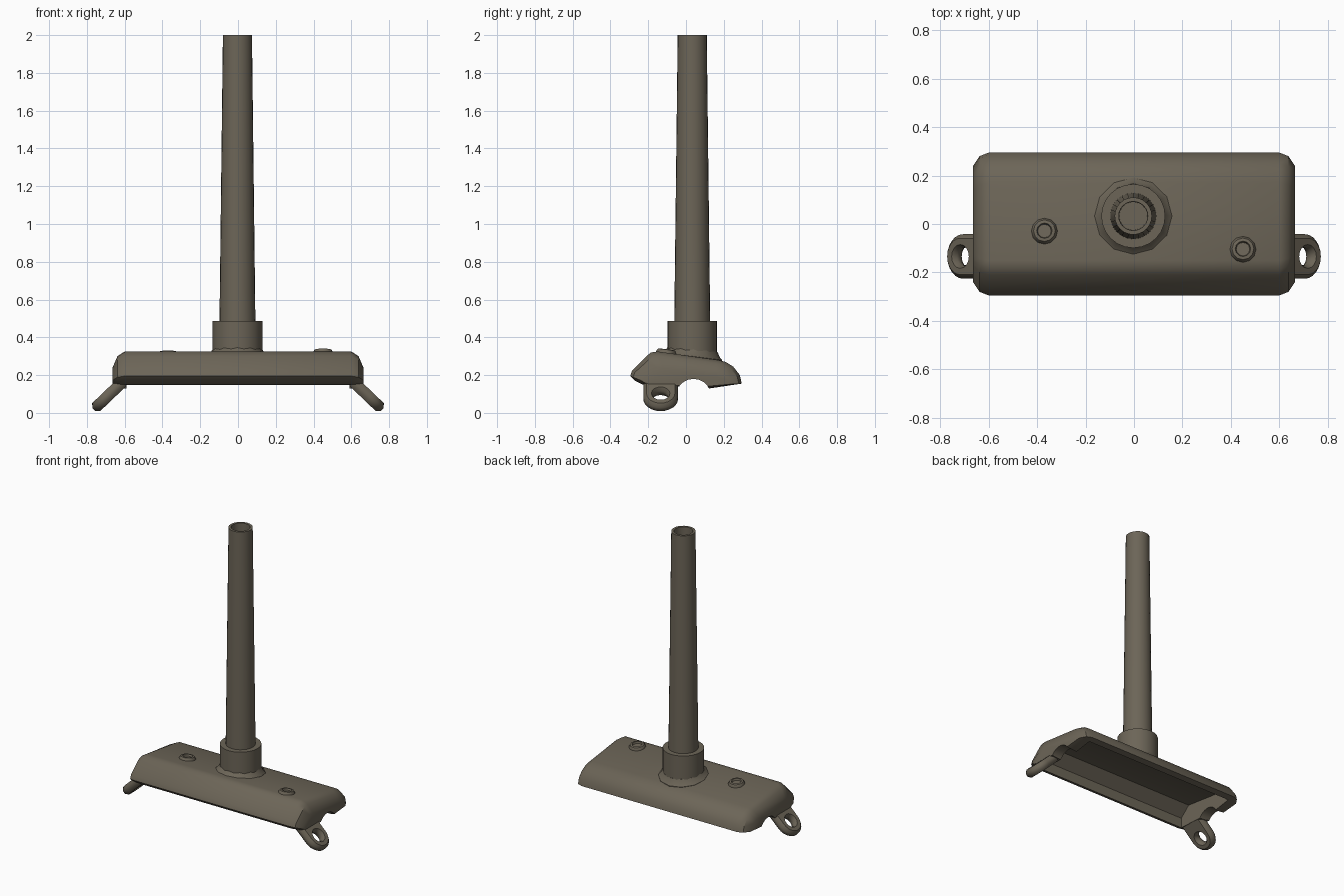
import bpy
import bmesh
from math import pi, cos, sin, radians
from mathutils import Matrix, Vector

default = bpy.data.objects.get("Cube")
if default:
    bpy.data.objects.remove(default)

metal = bpy.data.materials.new("olive_grey_metal")
metal.use_nodes = True
colour = (0.15, 0.13, 0.096, 1)
metal.diffuse_color = colour
metal.node_tree.nodes["Principled BSDF"].inputs["Base Color"].default_value = colour

SLOPE = -0.13            # tilt of the top plate about x
POLE = Vector((-0.003, 0.033, 0))


def loft(name, rings):
    """Skin a list of equal-length point loops and cap both ends."""
    bm = bmesh.new()
    loops = [[bm.verts.new(p) for p in ring] for ring in rings]
    n = len(loops[0])
    for a, b in zip(loops, loops[1:]):
        for i in range(n):
            j = (i + 1) % n
            bm.faces.new((a[i], a[j], b[j], b[i]))
    bm.faces.new(loops[0][::-1])
    bm.faces.new(loops[-1])
    bmesh.ops.recalc_face_normals(bm, faces=bm.faces)
    mesh = bpy.data.meshes.new(name)
    bm.to_mesh(mesh)
    bm.free()
    mesh.materials.append(metal)
    ob = bpy.data.objects.new(name, mesh)
    bpy.context.collection.objects.link(ob)
    return ob


def turned(name, profile, sides, location, tilt=0.0):
    """Lathe a (radius, height) profile about its own axis."""
    turn = Matrix.Translation(location) @ Matrix.Rotation(tilt, 4, 'X')
    rings = [[turn @ Vector((r * cos(2 * pi * i / sides), r * sin(2 * pi * i / sides), z))
              for i in range(sides)] for r, z in profile]
    return loft(name, rings)


def activate(ob):
    bpy.ops.object.select_all(action='DESELECT')
    ob.select_set(True)
    bpy.context.view_layer.objects.active = ob


def cut(ob, cutter):
    cutter.hide_render = True
    mod = ob.modifiers.new("cut", 'BOOLEAN')
    mod.operation = 'DIFFERENCE'
    mod.solver = 'EXACT'
    mod.object = cutter
    activate(ob)
    bpy.ops.object.modifier_apply(modifier=mod.name)
    bpy.data.objects.remove(cutter)


def smooth(ob, angle=35):
    activate(ob)
    bpy.ops.object.shade_smooth_by_angle(angle=radians(angle))


# Base housing: side profile lofted along x with rounded ends
outline = [(-0.23, 0.15), (-0.27, 0.17), (-0.295, 0.195), (-0.285, 0.225),
           (-0.21, 0.3), (-0.185, 0.32), (-0.15, 0.325), (0.17, 0.28),
           (0.21, 0.27), (0.25, 0.245), (0.285, 0.2), (0.295, 0.155), (0.127, 0.13)]
ends = [(0.6, 1, 1), (0.638, 0.95, 0.86), (0.665, 0.81, 0.5)]
sections = [(-x, a, b) for x, a, b in reversed(ends)] + ends
housing = loft("base_housing", [[(x, y * a, 0.15 + (z - 0.15) * b) for y, z in outline]
                                for x, a, b in sections])

# Hollow underside and the arched notch through both end walls
hollow = [(-0.225, 0.05), (-0.225, 0.22), (-0.15, 0.285), (0.17, 0.24),
          (0.25, 0.19), (0.25, 0.05)]
cut(housing, loft("hollow_cutter", [[(x, y, z) for y, z in hollow] for x in (-0.59, 0.59)]))
arch = [(0.04 + 0.09 * cos(2 * pi * i / 20), 0.095 + 0.085 * sin(2 * pi * i / 20))
        for i in range(20)]
cut(housing, loft("arch_cutter", [[(x, y, z) for y, z in arch] for x in (-0.8, 0.8)]))
smooth(housing)

# Sloping eyelet lugs at both ends
for side, label in ((1, "left"), (-1, "right")):
    along = Vector((side * 0.72, 0, -0.69))
    out = Vector((side * 0.69, 0, 0.72))
    eye = Vector((side * 0.697, -0.134, 0.082))

    def at(u, v, w):
        return eye + along * u + Vector((0, v, 0)) + out * w

    def tongue(r, w):
        arc = [(-pi / 2 + pi * i / 12) for i in range(13)]
        pts = [(r * cos(t), r * sin(t)) for t in arc]
        return [at(u, v, w) for u, v in pts + [(-0.12, r), (-0.12, -r)]]

    lug = loft(label + "_lug", [tongue(0.075, -0.03), tongue(0.092, -0.012),
                                tongue(0.092, 0.012), tongue(0.075, 0.03)])
    hole = [(r, w) for r, w in ((0.055, -0.04), (0.038, -0.01), (0.038, 0.01), (0.055, 0.04))]
    cut(lug, loft("hole_cutter", [[at(r * cos(2 * pi * i / 16), r * sin(2 * pi * i / 16), w)
                                   for i in range(16)] for r, w in hole]))
    smooth(lug, 45)

# Flared weld ring where the collar meets the housing
smooth(turned("weld_ring", [(0.16, -0.02), (0.16, 0.0), (0.145, 0.014), (0.13, 0.04)], 12,
              POLE + Vector((0, 0, 0.3)), SLOPE))

# Collar and tapered tube with an open top
smooth(turned("collar", [(0.132, 0.28), (0.132, 0.487), (0.09, 0.487)], 24, POLE))
smooth(turned("tube", [(0.097, 0.4), (0.095, 0.49), (0.077, 2.0), (0.06, 2.0),
                       (0.058, 1.8)], 24, POLE))

# Bolt heads with a shallow socket
bolt = [(0.054, -0.02), (0.054, 0.004), (0.045, 0.018), (0.032, 0.02),
        (0.028, 0.008)]
for label, x, y, z in (("right", -0.37, -0.03, 0.307), ("left", 0.45, -0.105, 0.317)):
    smooth(turned(label + "_bolt", bolt, 12, Vector((x, y, z)), SLOPE))
